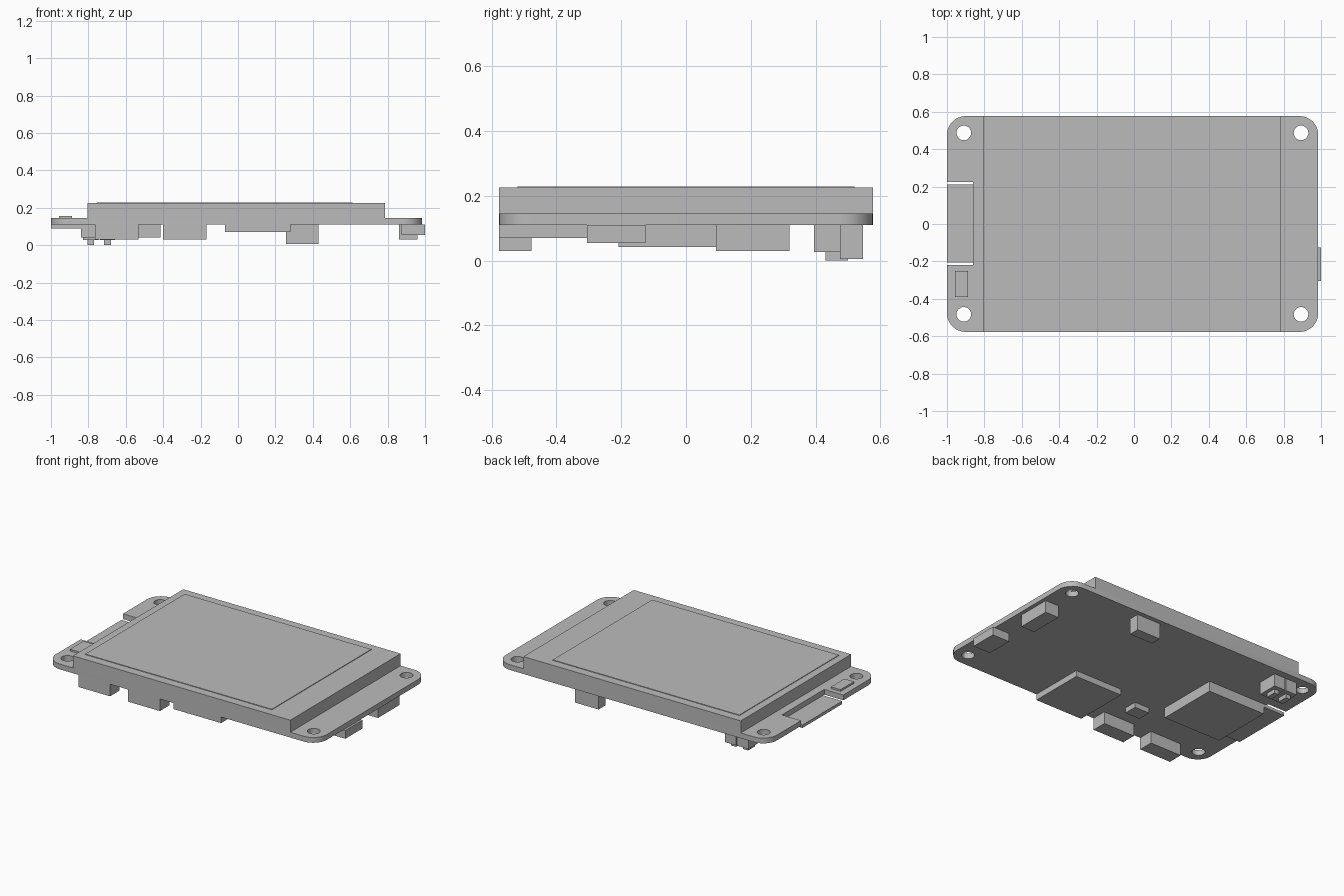
import bpy
import bmesh

if "Cube" in bpy.data.objects:
    bpy.data.objects.remove(bpy.data.objects["Cube"], do_unlink=True)

GREY = (0.5, 0.5, 0.5, 1.0)
grey = bpy.data.materials.new("plain grey")
grey.use_nodes = True
grey.diffuse_color = GREY
grey.node_tree.nodes["Principled BSDF"].inputs["Base Color"].default_value = GREY


def box(name, xs, ys, zs, corner=0.0):
    """Box between limits, with optional rounded vertical edges."""
    bm = bmesh.new()
    bmesh.ops.create_cube(bm, size=1)
    for v in bm.verts:
        v.co = [lim[0] if c < 0 else lim[1] for c, lim in zip(v.co, (xs, ys, zs))]
    if corner:
        upright = [e for e in bm.edges
                   if abs(e.verts[0].co.z - e.verts[1].co.z) > 0.001]
        bmesh.ops.bevel(bm, geom=upright, offset=corner, segments=10,
                        profile=0.5, affect='EDGES')
    mesh = bpy.data.meshes.new(name)
    bm.to_mesh(mesh)
    bm.free()
    mesh.materials.append(grey)
    obj = bpy.data.objects.new(name, mesh)
    bpy.context.collection.objects.link(obj)
    return obj


def cut(target, cutter):
    """Subtract the cutter, apply the result and remove the cutter."""
    cutter.hide_render = True
    mod = target.modifiers.new("cut", 'BOOLEAN')
    mod.operation = 'DIFFERENCE'
    mod.solver = 'EXACT'
    mod.object = cutter
    bpy.ops.object.select_all(action='DESELECT')
    bpy.context.view_layer.objects.active = target
    target.select_set(True)
    bpy.ops.object.modifier_apply(modifier=mod.name)
    bpy.data.objects.remove(cutter, do_unlink=True)


UNDER, TOP = 0.11, 0.145      # faces of the board
EDGE = 0.577                  # half depth of the board

# Circuit board with a card notch and four mounting holes
board = box("circuit_board", (-1, 0.985), (-EDGE, EDGE), (UNDER, TOP), corner=0.1)
cut(board, box("notch_cutter", (-1.1, -0.86), (-0.218, 0.225), (0, 0.3)))
for x in (-0.91, 0.893):
    for y in (-0.483, 0.487):
        bpy.ops.mesh.primitive_cylinder_add(vertices=40, radius=0.039, depth=0.3,
                                            location=(x, y, UNDER))
        cut(board, bpy.context.object)
bpy.ops.object.select_all(action='DESELECT')
board.select_set(True)
bpy.context.view_layer.objects.active = board
bpy.ops.object.shade_smooth_by_angle(angle=0.6)

# Display and its thin visible area
box("display_body", (-0.805, 0.787), (-EDGE, EDGE), (TOP, 0.225))
box("display_glass", (-0.755, 0.612), (-0.52, 0.52), (0.225, 0.229))

# Small part on the top face
box("top_sensor", (-0.957, -0.887), (-0.39, -0.25), (TOP, 0.157))

# Card slot with the card showing in the notch
box("card_slot", (-0.84, -0.415), (-0.208, 0.21), (0.042, UNDER))
box("memory_card", (-1, -0.84), (-0.205, 0.21), (0.09, UNDER))

# Wireless module and small chip
box("wireless_module", (-0.07, 0.28), (-EDGE, -0.205), (0.07, UNDER))
box("small_chip", (-0.345, -0.235), (-0.36, -0.27), (0.076, UNDER))

# Sockets along the front edge
for name, x in (("front_socket_outer", -0.765), ("front_socket_inner", -0.4)):
    box(name, (x, x + 0.232), (-EDGE, -0.477), (0.03, UNDER))

# Sockets on the left end and the back header
box("end_socket", (0.86, 0.96), (0.093, 0.32), (0.03, UNDER))
box("charging_port", (0.873, 1), (-0.305, -0.125), (0.055, UNDER))
box("back_header", (0.257, 0.43), (0.475, 0.547), (0.005, UNDER))

# Two push buttons
for name, x in (("outer", -0.787), ("inner", -0.698)):
    box(name + "_button_base", (x - 0.041, x + 0.041), (0.395, 0.53), (0.027, UNDER))
    box(name + "_button_cap", (x - 0.018, x + 0.018), (0.43, 0.5), (0, 0.027))
